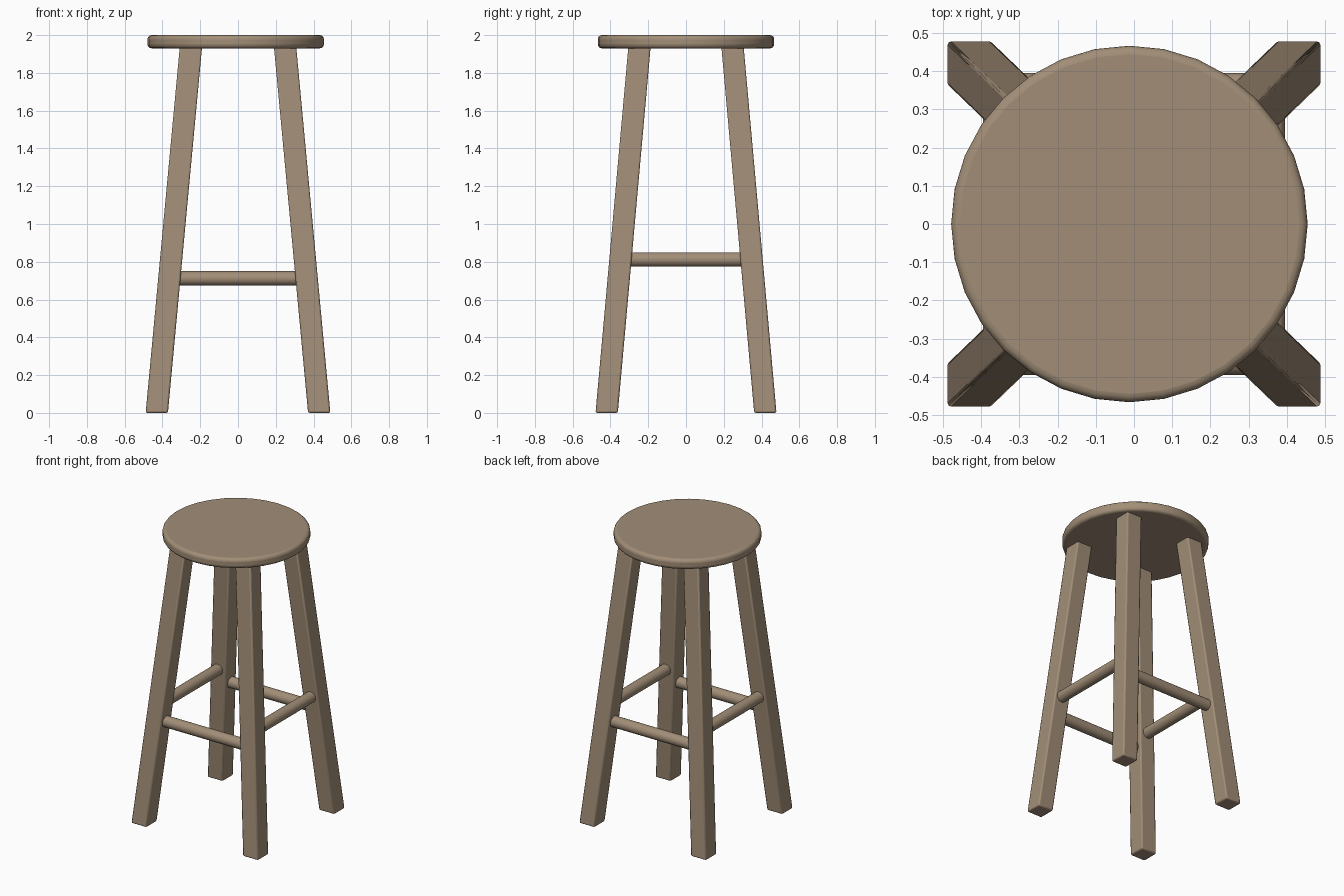
import bpy
import bmesh
import math

if "Cube" in bpy.data.objects:
    bpy.data.objects.remove(bpy.data.objects["Cube"])

wood = bpy.data.materials.new("light brown wood")
wood.diffuse_color = (0.36, 0.27, 0.185, 1)
wood.use_nodes = True
wood.node_tree.nodes["Principled BSDF"].inputs["Base Color"].default_value = wood.diffuse_color


def finish(obj, name, bevel, segments):
    """Name, colour, round the edges and smooth a part."""
    obj.name = name
    obj.data.materials.append(wood)
    if bevel:
        mod = obj.modifiers.new("rounded edges", 'BEVEL')
        mod.width = bevel
        mod.segments = segments
        mod.limit_method = 'ANGLE'
        mod.angle_limit = math.radians(40)
    bpy.ops.object.select_all(action='DESELECT')
    obj.select_set(True)
    bpy.context.view_layer.objects.active = obj
    bpy.ops.object.shade_smooth_by_angle(angle=math.radians(35))


def cylinder(name, loc, radius, depth, sides, rot=(0, 0, 0), bevel=0):
    bpy.ops.mesh.primitive_cylinder_add(vertices=sides, radius=radius, depth=depth,
                                        location=loc, rotation=rot)
    finish(bpy.context.object, name, bevel, 4)


def leg(name, sx, sy):
    """Square post whose top leans in towards the centre."""
    bm = bmesh.new()
    bmesh.ops.create_cube(bm, size=1)
    for v in bm.verts:
        top = v.co.z > 0
        cx, cy = (0.249, 0.246) if top else (0.43, 0.42)
        v.co.x = v.co.x * 0.118 + sx * cx
        v.co.y = v.co.y * 0.118 + sy * cy
        v.co.z = 1.94 if top else 0
    mesh = bpy.data.meshes.new(name)
    bm.to_mesh(mesh)
    bm.free()
    obj = bpy.data.objects.new(name, mesh)
    bpy.context.collection.objects.link(obj)
    finish(obj, name, 0.009, 2)


# Round seat, slightly off centre
cylinder("seat", (-0.012, 0, 1.965), 0.467, 0.07, 32, bevel=0.022)

# Four splayed legs
for sy, depth_name in ((-1, "front"), (1, "back")):
    for sx, side_name in ((-1, "left"), (1, "right")):
        leg(f"{depth_name}_{side_name}_leg", sx, sy)

# Rungs: front and back pair low, side pair higher
for s, a, b in ((-1, "front", "left"), (1, "back", "right")):
    cylinder(f"{a}_rung", (0, s * 0.358, 0.712), 0.038, 0.72, 32, (0, math.pi / 2, 0))
    cylinder(f"{b}_rung", (s * 0.358, 0, 0.812), 0.038, 0.70, 32, (math.pi / 2, 0, 0))
